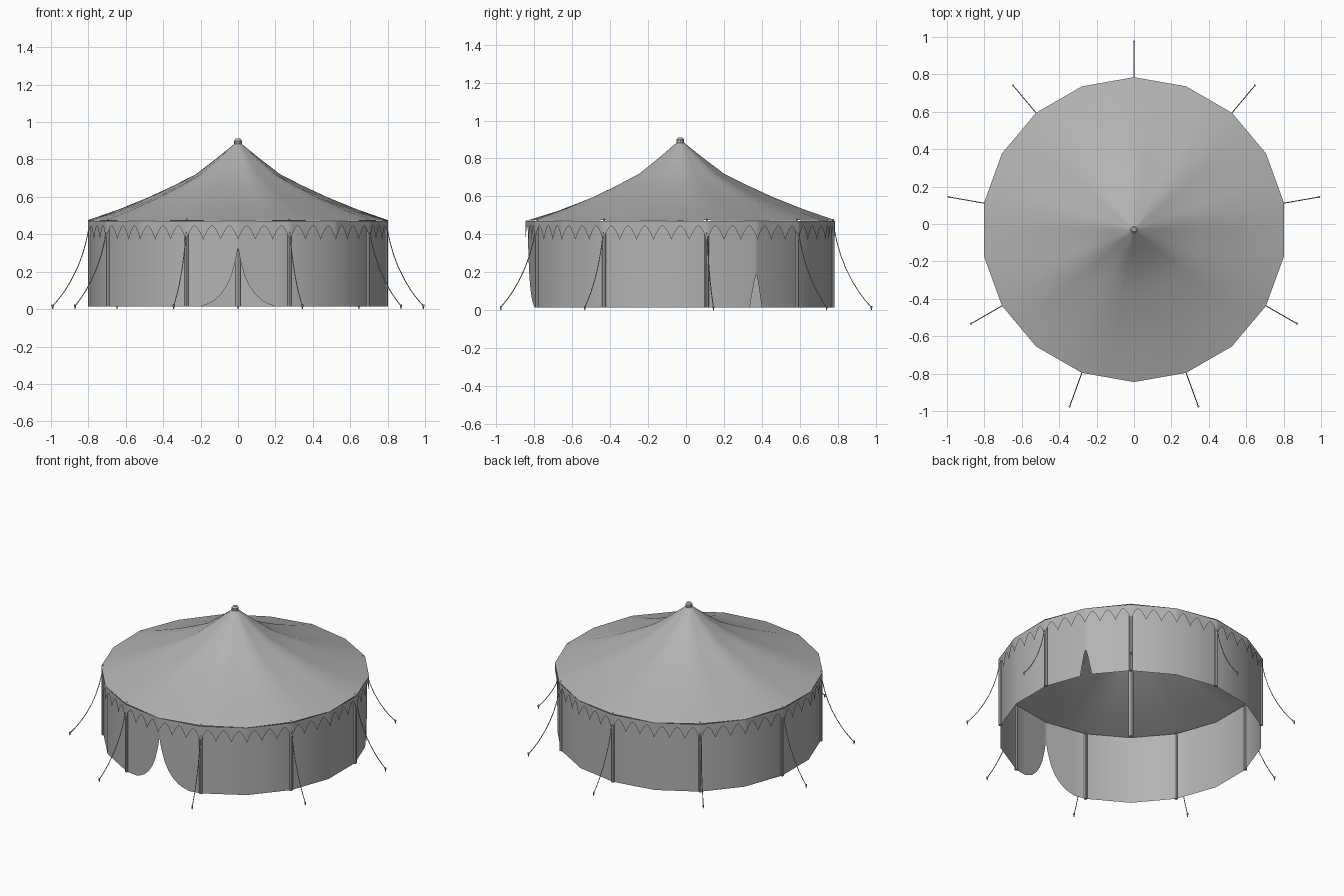
import bpy, bmesh, math
from mathutils import Vector

if "Cube" in bpy.data.objects:
    bpy.data.objects.remove(bpy.data.objects["Cube"])

CY = -0.03          # tent axis in y
SIDES = 18

grey = bpy.data.materials.new("canvas_grey")
grey.diffuse_color = (0.45, 0.45, 0.45, 1)
grey.use_nodes = True
grey.node_tree.nodes["Principled BSDF"].inputs["Base Color"].default_value = grey.diffuse_color


def polar(r, deg, z):
    a = math.radians(deg)
    return Vector((r * math.cos(a), CY + r * math.sin(a), z))


def rim(r, t, z):
    # point on the 18-sided outline; t counts sides clockwise from the back
    i = math.floor(t)
    return polar(r, 90 - 20 * i, z).lerp(polar(r, 70 - 20 * i, z), t - i)


def make(name, verts, faces):
    me = bpy.data.meshes.new(name)
    me.from_pydata(verts, [], faces)
    bm = bmesh.new()
    bm.from_mesh(me)
    bmesh.ops.recalc_face_normals(bm, faces=bm.faces)
    bm.to_mesh(me)
    bm.free()
    me.materials.append(grey)
    ob = bpy.data.objects.new(name, me)
    bpy.context.collection.objects.link(ob)
    bpy.ops.object.select_all(action='DESELECT')
    ob.select_set(True)
    bpy.context.view_layer.objects.active = ob
    bpy.ops.object.shade_smooth_by_angle()
    return ob


def ring_faces(rows, n):
    return [(k * n + i, k * n + (i + 1) % n, (k + 1) * n + (i + 1) % n, (k + 1) * n + i)
            for k in range(rows - 1) for i in range(n)]


def lathe(name, profile, centre, n):
    # closed turned shape from (radius, z) pairs
    verts = [(centre.x + r * math.cos(2 * math.pi * i / n),
              centre.y + r * math.sin(2 * math.pi * i / n), z)
             for r, z in profile for i in range(n)]
    last = (len(profile) - 1) * n
    caps = [tuple(range(n)), tuple(range(last, last + n))]
    return make(name, verts, ring_faces(len(profile), n) + caps)


def strip(name, columns):
    # closed ribbon from (bottom, top) point pairs
    bottoms, tops = zip(*columns)
    return make(name, list(bottoms) + list(tops), ring_faces(2, len(columns)))


# Roof: sagging canvas cone, ribs over the poles and shallow rippled valleys between
rings = [(0.815, 0.475, 0.004), (0.65, 0.532, 0.010), (0.485, 0.598, 0.014),
         (0.35, 0.660, 0.013), (0.23, 0.72, 0.011), (0.12, 0.803, 0.006), (0.015, 0.887, 0.0)]
N = SIDES * 2
roof = [rim(r, i / 2, z - sag * (0, 0.5, 1, 0.5)[i % 4])
        for r, z, sag in rings for i in range(N)]
make("roof_canvas", roof, ring_faces(len(rings), N))

# Scalloped valance hanging from the roof edge, three scallops per side
TEETH, SUB = 3, 8
cols = []
for k in range(SIDES * TEETH * SUB):
    t = k / (TEETH * SUB)
    u = abs(2 * (k % SUB) / SUB - 1)
    cols.append((rim(0.815, t, 0.447 - 0.075 * u ** 1.5), rim(0.815, t, 0.471)))
strip("valance", cols)

# Wall with a wide front door and a small side slit, both opening at a corner
door = [(0, 0.33), (0.012, 0.265), (0.035, 0.18), (0.06, 0.125), (0.09, 0.082),
        (0.13, 0.045), (0.165, 0.027), (0.2, 0.015)]
slit = [(0, 0.19), (0.01, 0.16), (0.022, 0.10), (0.032, 0.045), (0.037, 0.015)]
openings = {9: door, 3: slit}
WR = 0.801
LENGTH = 2 * WR * math.sin(math.pi / SIDES)
cols = []
for i in range(SIDES):
    pts = list(openings.get(i, [(0, 0.015)]))
    pts += [(LENGTH - s, z) for s, z in reversed(openings.get((i + 1) % SIDES, [])) if s > 0]
    cols += [(rim(WR, i + s / LENGTH, z), rim(WR, i + s / LENGTH, 0.470)) for s, z in pts]
strip("wall_canvas", cols)

# Centre pole and finial
axis = Vector((0, CY, 0))
lathe("centre_pole", [(0.015, 0.015), (0.015, 0.88)], axis, 12)
lathe("finial", [(0.014, 0.865), (0.021, 0.875), (0.021, 0.9), (0.012, 0.911)], axis, 10)

# Edge poles, guy ropes and pegs around the rim
rope_path = [(0.80, 0.478), (0.812, 0.42), (0.826, 0.355), (0.845, 0.29), (0.872, 0.22),
             (0.905, 0.155), (0.942, 0.095), (0.975, 0.052), (1.005, 0.018)]
for k in range(9):
    ang = 90 - 40 * k
    lathe(f"edge_pole_{k}", [(0.011, 0.015), (0.011, 0.46), (0.004, 0.464), (0.004, 0.482)],
          polar(0.802, ang, 0), 8)
    cu = bpy.data.curves.new(f"guy_rope_{k}", 'CURVE')
    cu.dimensions = '3D'
    cu.bevel_depth = 0.0025
    cu.bevel_resolution = 1
    cu.use_fill_caps = True
    cu.materials.append(grey)
    sp = cu.splines.new('POLY')
    sp.points.add(len(rope_path) - 1)
    for pt, (r, z) in zip(sp.points, rope_path):
        pt.co = (*polar(r, ang, z), 1)
    bpy.context.collection.objects.link(bpy.data.objects.new(f"guy_rope_{k}", cu))
    lathe(f"peg_{k}", [(0.002, 0.0), (0.006, 0.018), (0.006, 0.024)], polar(1.006, ang, 0), 6)
